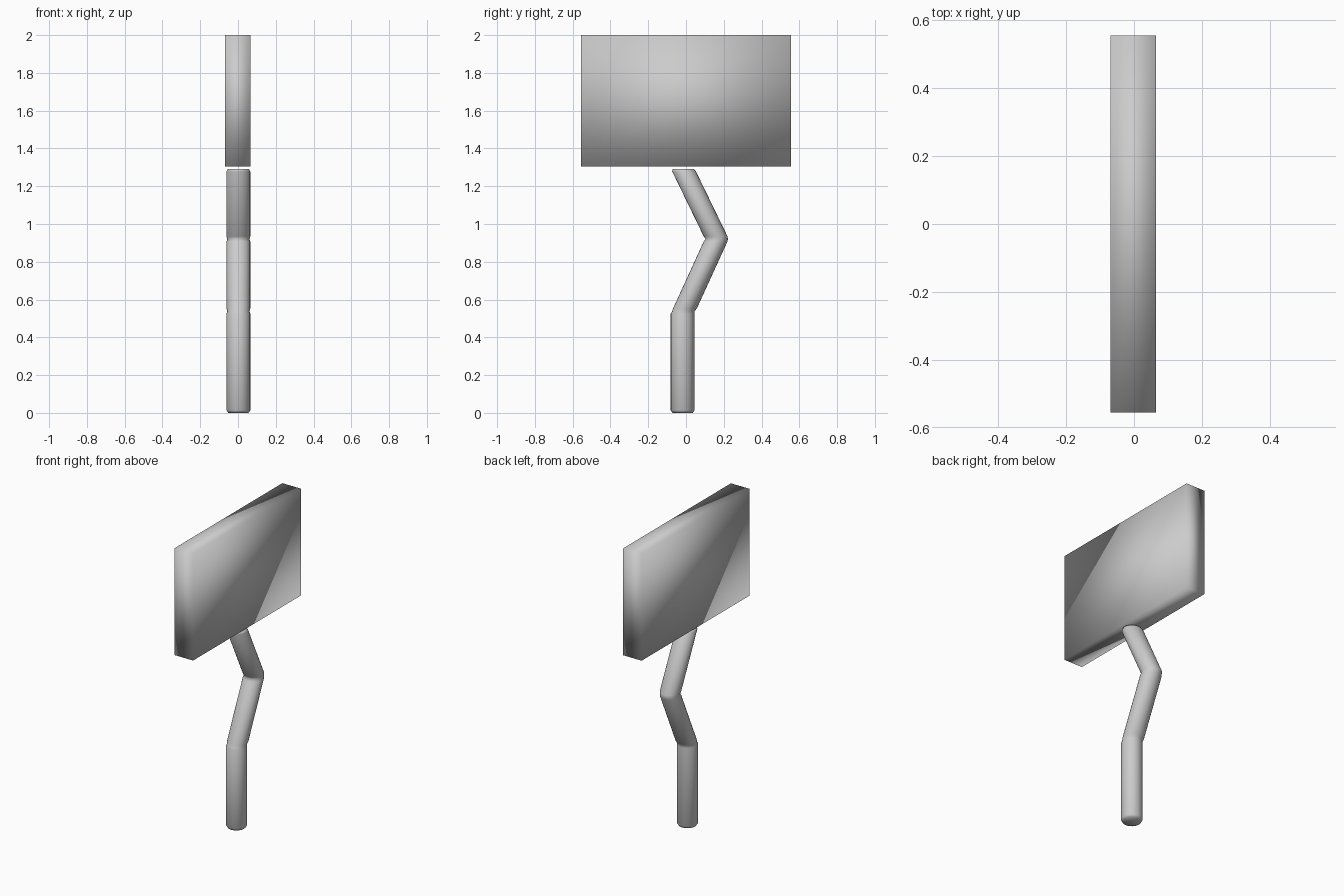
import bpy, bmesh
from math import cos, sin, tau

if "Cube" in bpy.data.objects:
    bpy.data.objects.remove(bpy.data.objects["Cube"])


def make_object(name, bm):
    bmesh.ops.recalc_face_normals(bm, faces=bm.faces)
    mesh = bpy.data.meshes.new(name)
    bm.to_mesh(mesh)
    bm.free()
    for p in mesh.polygons:
        p.use_smooth = True
    obj = bpy.data.objects.new(name, mesh)
    bpy.context.collection.objects.link(obj)
    return obj


# Sign board: plain slab with soft shading
bm = bmesh.new()
bmesh.ops.create_cube(bm, size=1)
for v in bm.verts:
    v.co.x = v.co.x * 0.134 - 0.002
    v.co.y *= 1.11
    v.co.z = 1.652 + v.co.z * 0.696
make_object("sign_board", bm)

# Bent pole: level rings (y, z, radius), slightly pinched at the bends
SIDES = 24
rings = [(-0.018, 0.0, 0.054), (-0.018, 0.014, 0.063),
         (-0.018, 0.525, 0.063), (-0.014, 0.538, 0.059), (-0.006, 0.552, 0.063),
         (0.156, 0.906, 0.063), (0.163, 0.92, 0.059), (0.157, 0.934, 0.063),
         (-0.010, 1.278, 0.063), (-0.016, 1.292, 0.056)]
bm = bmesh.new()
loops = [[bm.verts.new((0.002 + r * cos(tau * i / SIDES), y + r * sin(tau * i / SIDES), z))
          for i in range(SIDES)] for y, z, r in rings]
for a, b in zip(loops, loops[1:]):
    for i in range(SIDES):
        j = (i + 1) % SIDES
        bm.faces.new((a[i], a[j], b[j], b[i]))
bm.faces.new(loops[0][::-1])
bm.faces.new(loops[-1])
make_object("bent_pole", bm)
